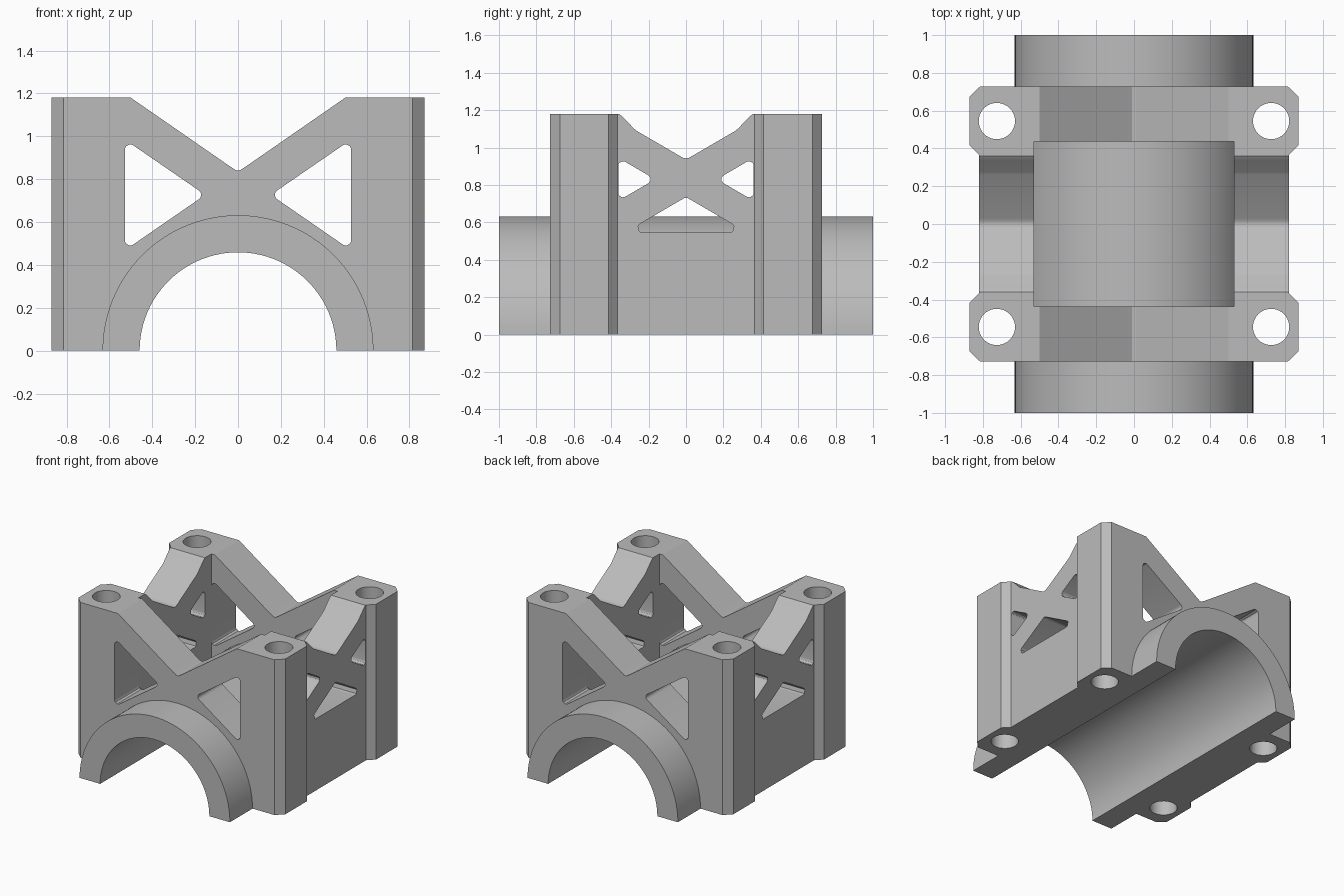
import bpy, bmesh, math
from mathutils import Vector

if "Cube" in bpy.data.objects:
    bpy.data.objects.remove(bpy.data.objects["Cube"])

TOP = 1.18
grey = bpy.data.materials.new("light_grey")
grey.diffuse_color = (0.5, 0.5, 0.5, 1)
grey.use_nodes = True
grey.node_tree.nodes["Principled BSDF"].inputs["Base Color"].default_value = grey.diffuse_color


def fillet(points, r, n=5):
    """Round every corner of a 2D polygon."""
    out = []
    pts = [Vector(p) for p in points]
    for i, p in enumerate(pts):
        a = (pts[i - 1] - p).normalized()
        b = (pts[(i + 1) % len(pts)] - p).normalized()
        half = a.angle(b) / 2
        centre = p + (a + b).normalized() * r / math.sin(half)
        t = r / math.tan(half)
        s, e = p + a * t - centre, p + b * t - centre
        for k in range(n + 1):
            out.append(tuple(centre + s.lerp(e, k / n).normalized() * r))
    return out


def prism(name, points, axis, lo, hi):
    """Extrude a 2D polygon along one axis."""
    place = {"x": lambda u, v, w: (w, u, v),
             "y": lambda u, v, w: (u, w, v),
             "z": lambda u, v, w: (u, v, w)}[axis]
    bm = bmesh.new()
    a = [bm.verts.new(place(u, v, lo)) for u, v in points]
    b = [bm.verts.new(place(u, v, hi)) for u, v in points]
    bm.faces.new(a)
    bm.faces.new(b)
    for i in range(len(a)):
        j = (i + 1) % len(a)
        bm.faces.new((a[i], a[j], b[j], b[i]))
    bmesh.ops.recalc_face_normals(bm, faces=bm.faces)
    mesh = bpy.data.meshes.new(name)
    bm.to_mesh(mesh)
    bm.free()
    ob = bpy.data.objects.new(name, mesh)
    bpy.context.collection.objects.link(ob)
    mesh.materials.append(grey)
    return ob


def combine(target, tool, operation="DIFFERENCE"):
    """Apply a boolean and remove the tool."""
    mod = target.modifiers.new("bool", "BOOLEAN")
    mod.operation, mod.solver, mod.object = operation, "EXACT", tool
    bpy.context.view_layer.objects.active = target
    bpy.ops.object.modifier_apply(modifier=mod.name)
    bpy.data.objects.remove(tool, do_unlink=True)


def arc(r, n, start=0.0, end=math.pi):
    return [(r * math.cos(start + (end - start) * i / n),
             r * math.sin(start + (end - start) * i / n)) for i in range(n + 1)]


def mirrored(half):
    """Complete an open outline by mirroring it across u = 0."""
    return half + [(-u, v) for u, v in reversed(half) if abs(u) > 1e-6]


# Main block with chamfered corner posts
corner = [(.82, .365), (.87, .415), (.87, .675), (.815, .728)]
right = [(x, -y) for x, y in reversed(corner)] + corner
body = prism("bearing_bracket", mirrored(right), "z", 0, TOP)

# Central pocket
combine(body, prism("pocket", [(-.53, -.437), (.53, -.437), (.53, .437), (-.53, .437)],
                    "z", -.1, 1.4))

# V notch over the end walls
notch = [(.643, 1.28), (.5, TOP), (.035, .858), (.022, .85), (.01, .842), (0, .841)]
combine(body, prism("end_notch", mirrored(notch), "y", -1.2, 1.2))

# V notch over the side walls
notch = [(.40, 1.28), (.362, 1.182), (.352, 1.175), (.338, 1.163), (.275, 1.098),
         (.262, 1.088), (.03, .953), (.015, .945), (0, .942)]
combine(body, prism("side_notch", mirrored(notch), "x", -1.2, 1.2))

# Triangular windows in end and side walls
for s in (-1, 1):
    tri = fillet([(.528 * s, .985), (.528 * s, .468), (.153 * s, .727)], .025)
    combine(body, prism("end_window", tri, "y", -1.2, 1.2))
    tri = fillet([(.362 * s, .945), (.362 * s, .715), (.165 * s, .83)], .025)
    combine(body, prism("side_window", tri, "x", -1.2, 1.2))
low = fillet([(-.326, .545), (.326, .545), (0, .735)], .025)
combine(body, prism("low_window", low, "x", -1.2, 1.2))

# Half-round sleeve and its bore
combine(body, prism("sleeve", arc(.632, 47), "y", -1, 1), "UNION")
bore = arc(.459, 47) + [(-.459, -.1), (.459, -.1)]
combine(body, prism("bore", bore, "y", -1.2, 1.2))

# Bolt holes through the posts
for sx in (-1, 1):
    for sy in (-1, 1):
        ring = [(.726 * sx + u, .545 * sy + v) for u, v in arc(.096, 40, 0, math.tau)[:-1]]
        combine(body, prism("bolt_hole", ring, "z", -.2, 1.4))

# Smooth round surfaces, keep edges sharp
bpy.ops.object.select_all(action="DESELECT")
body.select_set(True)
bpy.context.view_layer.objects.active = body
bpy.ops.object.shade_smooth_by_angle(angle=math.radians(25))
